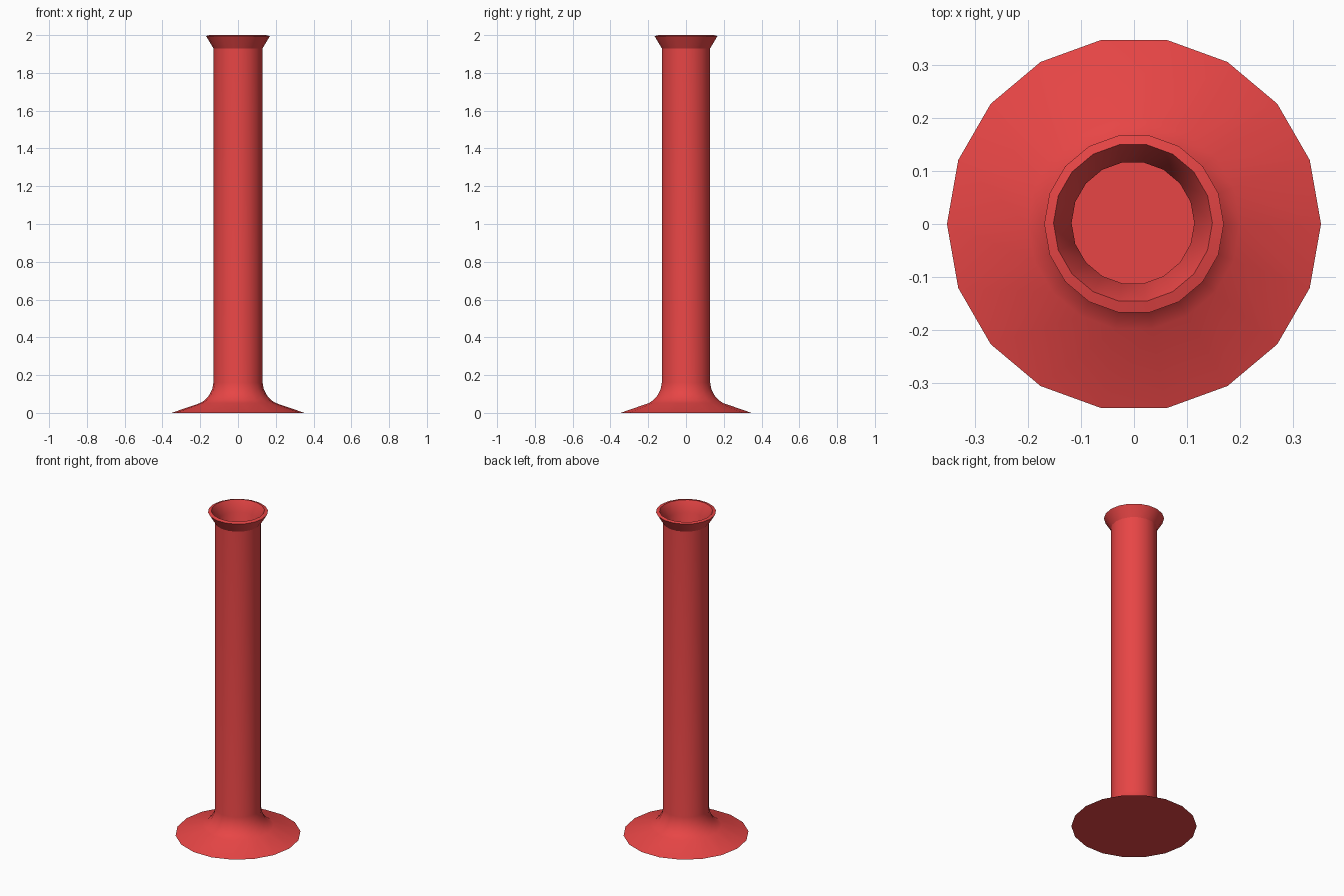
import bpy, bmesh
from math import cos, sin, tau, radians

if "Cube" in bpy.data.objects:
    bpy.data.objects.remove(bpy.data.objects["Cube"])

SIDES = 18

# Outer wall from foot to lip, as (radius, height)
outer = [(0.352, 0.0), (0.20, 0.052), (0.175, 0.068), (0.152, 0.094),
         (0.136, 0.127), (0.130, 0.16), (0.130, 1.93), (0.169, 1.995)]
# Inner bore from lip down to the floor
inner = [(0.1495, 2.0), (0.1155, 1.935), (0.1155, 0.03)]


def ring(bm, r, z, dx=0.0, dy=0.0):
    return [bm.verts.new((r * cos(tau * i / SIDES) + dx,
                          r * sin(tau * i / SIDES) + dy, z))
            for i in range(SIDES)]


# Lathe the hollow cylinder with flared foot and lip
bm = bmesh.new()
rings = [ring(bm, r, z) for r, z in outer]
rings += [ring(bm, r, z, -0.002, 0.002) for r, z in inner]
for a, b in zip(rings, rings[1:]):
    for i in range(SIDES):
        j = (i + 1) % SIDES
        bm.faces.new((a[i], a[j], b[j], b[i]))
bm.faces.new(rings[0][::-1])   # underside
bm.faces.new(rings[-1])        # floor of the bore
bmesh.ops.recalc_face_normals(bm, faces=bm.faces)

mesh = bpy.data.meshes.new("flared_tube")
bm.to_mesh(mesh)
bm.free()
tube = bpy.data.objects.new("flared_tube", mesh)
bpy.context.collection.objects.link(tube)

# Red material
red = bpy.data.materials.new("red")
red.diffuse_color = (0.8, 0.06, 0.06, 1)
red.use_nodes = True
red.node_tree.nodes["Principled BSDF"].inputs["Base Color"].default_value = red.diffuse_color
mesh.materials.append(red)

# Smooth walls, sharp rims
bpy.context.view_layer.objects.active = tube
tube.select_set(True)
bpy.ops.object.shade_smooth_by_angle(angle=radians(30))
